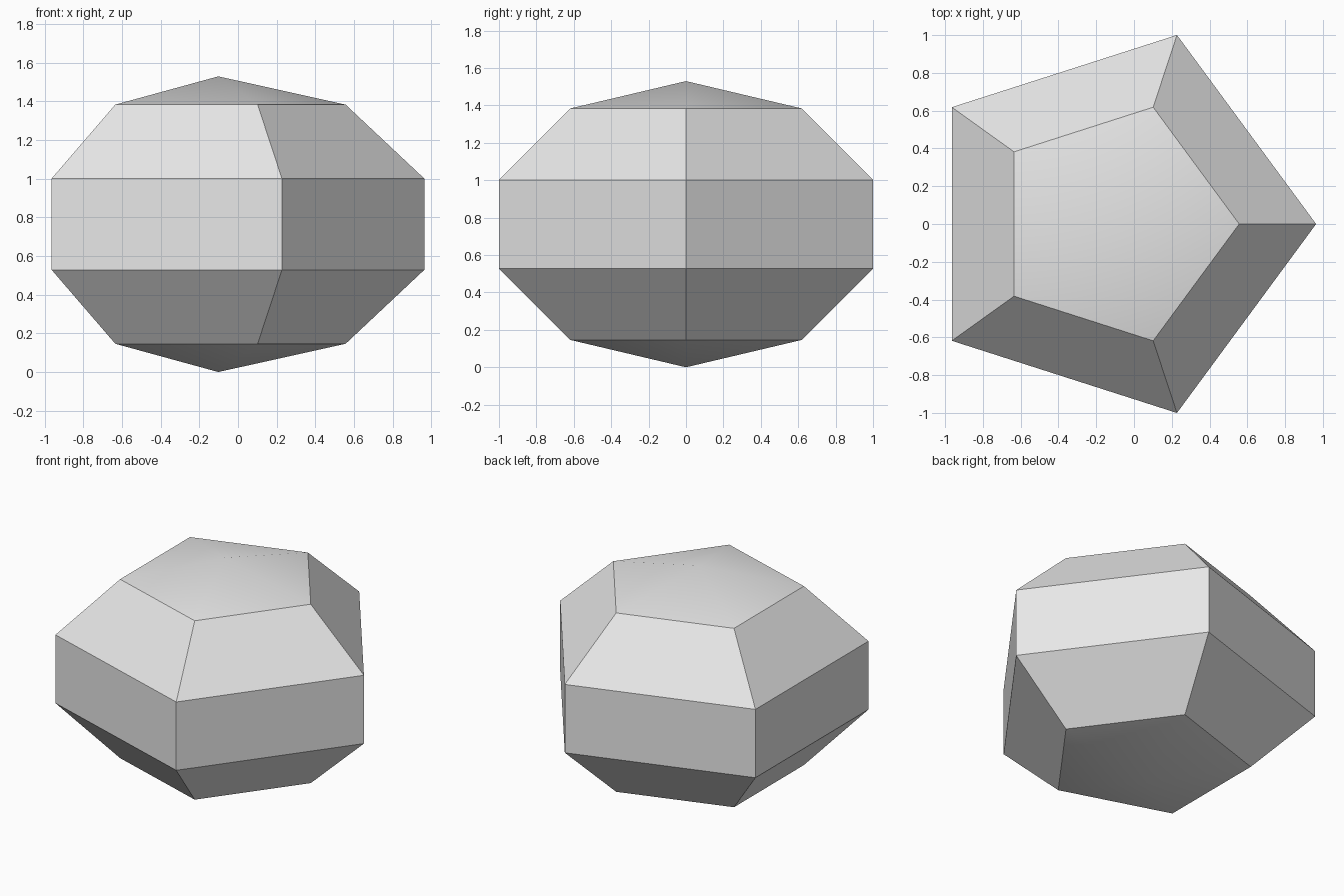
import bpy
import bmesh
import math
from mathutils import Matrix

cube = bpy.data.objects.get("Cube")
if cube:
    bpy.data.objects.remove(cube, do_unlink=True)

# Plain grey material
grey = bpy.data.materials.new("plain_grey")
grey.use_nodes = True
colour = (0.8, 0.8, 0.8, 1.0)
grey.diffuse_color = colour
grey.node_tree.nodes["Principled BSDF"].inputs["Base Color"].default_value = colour

# Stone body: a five-sided, five-banded sphere
bm = bmesh.new()
bmesh.ops.create_uvsphere(bm, u_segments=5, v_segments=5, radius=1.0)

# Turn one corner to face +x, then squash and seat on the ground
corner = max(bm.verts, key=lambda v: v.co.x ** 2 + v.co.y ** 2)
turn = Matrix.Rotation(-math.atan2(corner.co.y, corner.co.x), 4, "Z")
squash = Matrix.Diagonal((1.121, 1.106, 0.765, 1.0))
seat = Matrix.Translation((-0.102, 0.0, 0.765))
bm.transform(seat @ squash @ turn)
bmesh.ops.recalc_face_normals(bm, faces=bm.faces)

mesh = bpy.data.meshes.new("stone")
bm.to_mesh(mesh)
bm.free()
mesh.materials.append(grey)
stone = bpy.data.objects.new("stone", mesh)
bpy.context.collection.objects.link(stone)

# Soft end caps, crisp side facets
bpy.ops.object.select_all(action="DESELECT")
stone.select_set(True)
bpy.context.view_layer.objects.active = stone
bpy.ops.object.shade_smooth_by_angle(angle=math.radians(30))
